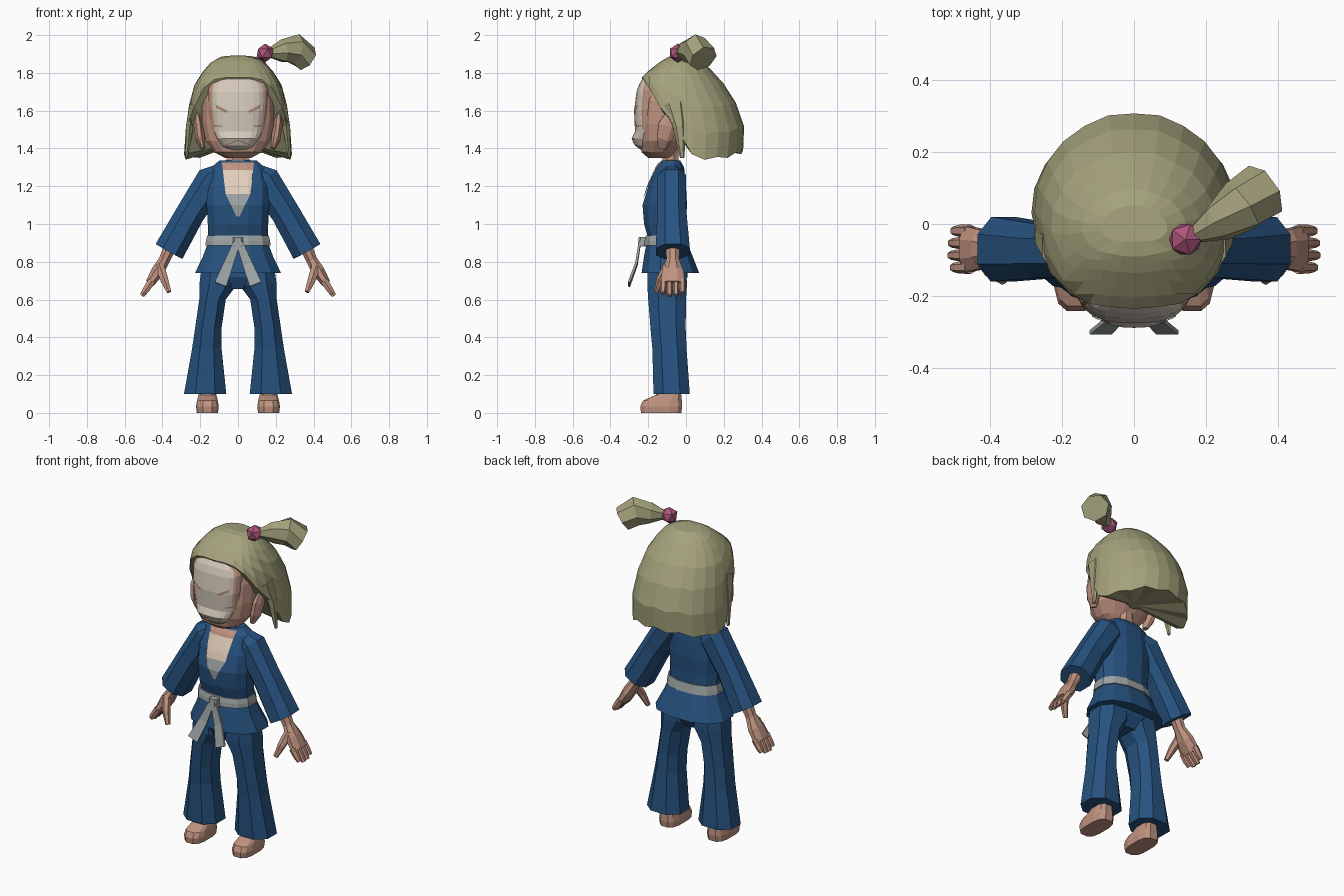
import bpy, bmesh, math
from mathutils import Vector
from mathutils.bvhtree import BVHTree

if "Cube" in bpy.data.objects:
    bpy.data.objects.remove(bpy.data.objects["Cube"])


def material(name, rgb):
    m = bpy.data.materials.new(name)
    m.use_nodes = True
    m.diffuse_color = (*rgb, 1)
    m.node_tree.nodes["Principled BSDF"].inputs["Base Color"].default_value = (*rgb, 1)
    return m


BLUE = material("blue cloth", (0.02, 0.085, 0.215))
HAIR = material("olive hair", (0.37, 0.36, 0.2))
SKIN = material("skin", (0.52, 0.29, 0.215))
DARK = material("skin crease", (0.42, 0.235, 0.175))
PALE = material("pale face", (0.66, 0.58, 0.49))
CREAM = material("cream chest", (0.76, 0.62, 0.5))
GREY = material("grey belt", (0.33, 0.36, 0.36))
PINK = material("pink tie", (0.42, 0.09, 0.2))


def finish(name, bm, mat):
    bmesh.ops.recalc_face_normals(bm, faces=bm.faces)
    me = bpy.data.meshes.new(name)
    bm.to_mesh(me)
    bm.free()
    me.materials.append(mat)
    ob = bpy.data.objects.new(name, me)
    bpy.context.collection.objects.link(ob)
    return ob


def loft(name, rings, mat):
    """Skin a list of point rings and cap both ends."""
    bm = bmesh.new()
    vs = [[bm.verts.new(p) for p in r] for r in rings]
    n = len(vs[0])
    for a, b in zip(vs, vs[1:]):
        for i in range(n):
            bm.faces.new((a[i], a[(i + 1) % n], b[(i + 1) % n], b[i]))
    bm.faces.new(vs[0])
    bm.faces.new(vs[-1])
    return finish(name, bm, mat)


def power(v, e):
    return math.copysign(abs(v) ** (2 / e), v)


def oval(n, e):
    """Superellipse points that reach one unit in both directions."""
    angles = [(i + 0.5) * 2 * math.pi / n for i in range(n)]
    us = [power(math.cos(t), e) for t in angles]
    vs = [power(math.sin(t), e) for t in angles]
    return [(u / max(us), v / max(vs)) for u, v in zip(us, vs)]


def stack(name, rows, mat, n=12, e=2.4, cx=0.0, side=1):
    """Level rings: height, half width, front y, back y, optional x shift."""
    rings = []
    for z, rx, yf, yb, *dx in rows:
        x0 = side * (cx + sum(dx))
        rings.append([(x0 + rx * u, (yf + yb) / 2 + (yb - yf) / 2 * v, z) for u, v in oval(n, e)])
    return loft(name, rings, mat)


def tube(name, pts, mat, side=1, n=8, e=2.0):
    """Rings across a path: x, y, z, thickness, width along y."""
    P = [Vector((side * p[0], p[1], p[2])) for p in pts]
    rings = []
    for i, p in enumerate(P):
        t = (P[min(i + 1, len(P) - 1)] - P[max(i - 1, 0)]).normalized()
        b = Vector((0, 1, 0))
        b = (b - t * b.dot(t)).normalized()
        a = b.cross(t)
        rings.append([p + a * u * pts[i][3] + b * v * pts[i][4] for u, v in oval(n, e)])
    return loft(name, rings, mat)


def decal(name, target, quad, mat, off=0.007, k=8):
    """Thin patch laid on the front of a part; corners are (x, z)."""
    me = target.data
    tree = BVHTree.FromPolygons([v.co for v in me.vertices], [p.vertices[:] for p in me.polygons])
    tl, tr, br, bl = [Vector(q) for q in quad]
    bm = bmesh.new()
    grid = []
    for i in range(k + 1):
        l, r = tl.lerp(bl, i / k), tr.lerp(br, i / k)
        row = []
        for j in range(k + 1):
            q = l.lerp(r, j / k)
            hit = tree.ray_cast(Vector((q.x, -1, q.y)), Vector((0, 1, 0)))[0]
            row.append(bm.verts.new((q.x, (hit.y if hit else -0.2) - off, q.y)))
        grid.append(row)
    for a, b in zip(grid, grid[1:]):
        for j in range(k):
            bm.faces.new((a[j], b[j], b[j + 1], a[j + 1]))
    return finish(name, bm, mat)


# Head, face and neck
stack("head", [(1.35, .07, -.2, -.08), (1.38, .125, -.235, -.06), (1.44, .17, -.245, -.02),
               (1.53, .19, -.25, .03), (1.65, .19, -.245, .05), (1.74, .165, -.22, .05),
               (1.8, .1, -.17, .04)], SKIN, 16)
FACE = [(1.39, .055, -.235, -.13), (1.415, .09, -.27, -.12), (1.452, .112, -.288, -.12),
        (1.49, .13, -.27, -.12), (1.6, .143, -.275, -.12), (1.7, .146, -.262, -.12),
        (1.74, .135, -.248, -.12), (1.768, .11, -.23, -.12)]
face = stack("face", FACE, PALE, 20, 2.7)
stack("face_border", [(z + .008, rx + .012, yf + .014, yb) for z, rx, yf, yb in FACE[3:]], SKIN, 20, 2.7)
stack("neck", [(1.26, .07, -.13, -.04), (1.34, .065, -.125, -.04), (1.36, .043, -.13, -.04),
               (1.42, .043, -.13, -.04)], SKIN, 8)
for s, side in ((1, "left"), (-1, "right")):
    decal(side + "_eye", face, [(s * .055, 1.6), (s * .118, 1.632), (s * .115, 1.612), (s * .06, 1.588)], DARK, .004)
    decal(side + "_cheek", face, [(s * .085, 1.52), (s * .13, 1.525), (s * .13, 1.517), (s * .085, 1.513)], DARK, .004)
    decal(side + "_mouth", face, [(0, 1.447), (s * .065, 1.42), (s * .065, 1.415), (0, 1.441)], DARK, .004)
    tube(side + "_ear", [(.185, -.125, 1.4, .012, .02), (.2, -.115, 1.45, .025, .04),
                         (.21, -.095, 1.52, .025, .052), (.215, -.075, 1.575, .012, .035)], SKIN, s)

# Hair: a shell whose lower edge follows a hairline, closed underneath
PROFILE = [(1.896, .01, -.03, .01), (1.886, .09, -.09, .05), (1.86, .14, -.135, .09),
           (1.8, .192, -.212, .148), (1.76, .22, -.25, .185), (1.7, .247, -.25, .235),
           (1.6, .264, -.25, .285), (1.5, .277, -.24, .312), (1.3, .29, -.24, .295)]
EDGE = [1.775, 1.775, 1.765, 1.72, 1.62, 1.53, 1.37, 1.34, 1.355, 1.35, 1.38, 1.37, 1.39]


def shell(z):
    for a, b in zip(PROFILE, PROFILE[1:]):
        if z >= b[0]:
            t = (a[0] - z) / (a[0] - b[0])
            return [p + (q - p) * t for p, q in zip(a, b)][1:]


rings = []
for t in (.02, .08, .17, .3, .5, .75, 1):
    ring = []
    for i in range(24):
        a = i * math.pi / 12
        z = 1.895 - (1.895 - EDGE[min(i, 24 - i)]) * t
        rx, yf, yb = shell(z)
        e = 2.5 if math.cos(a) > 0 else 2
        ring.append((rx * power(math.sin(a), e), (yf + yb) / 2 - (yb - yf) / 2 * power(math.cos(a), e), z))
    rings.append(ring)
rings.append([(p[0] * .1, p[1] * .1, 1.42) for p in rings[-1]])
loft("hair", rings, HAIR)
for s, side in ((1, "left"), (-1, "right")):
    tube(side + "_side_lock", [(.235, -.06, 1.64, .02, .06), (.255, -.035, 1.52, .02, .035),
                               (.272, -.02, 1.35, .006, .012)], HAIR, s, 6)
tube("ponytail", [(.16, -.035, 1.905, .02, .02), (.235, .005, 1.915, .056, .055),
                  (.3, .05, 1.925, .075, .075), (.36, .092, 1.877, .066, .08)], HAIR, 1, 7)
bm = bmesh.new()
bmesh.ops.create_icosphere(bm, subdivisions=1, radius=.05)
bmesh.ops.translate(bm, verts=bm.verts, vec=(.143, -.043, 1.905))
finish("hair_tie", bm, PINK)

# Jacket, chest opening, belt
jacket = stack("jacket", [(1.335, .1, -.13, -.03), (1.3, .142, -.155, -.01), (1.2, .168, -.2, 0),
                          (1.1, .166, -.23, .005), (1, .16, -.222, 0), (.94, .158, -.205, 0),
                          (.89, .163, -.21, .01), (.83, .185, -.222, .035), (.74, .228, -.235, .07)], BLUE)
decal("collar_skin", jacket, [(-.085, 1.325), (.085, 1.325), (.08, 1.285), (-.08, 1.285)], SKIN)
decal("chest", jacket, [(-.08, 1.285), (.08, 1.285), (.066, 1.16), (-.066, 1.16)], CREAM)
decal("chest_lower", jacket, [(-.066, 1.16), (.066, 1.16), (.008, 1.04), (-.008, 1.04)], GREY)
stack("belt", [(.938, .163, -.213, .006), (.91, .17, -.22, .012), (.885, .172, -.222, .018)], GREY)
stack("belt_knot", [(.93, .025, -.25, -.2), (.88, .03, -.255, -.2)], GREY, 8, 4)

for s, side in ((1, "left"), (-1, "right")):
    tube(side + "_belt_tail", [(.008, -.245, .9, .018, .006), (.05, -.262, .79, .026, .006),
                               (.093, -.302, .68, .033, .006)], GREY, s, 4, 4)
    # Sleeves
    tube(side + "_sleeve", [(.09, -.075, 1.28, .045, .047), (.135, -.075, 1.235, .085, .075),
                            (.25, -.075, 1.06, .076, .076), (.365, -.07, .855, .081, .09)], BLUE, s, 8, 2.3)
    # Forearms and hands
    tube(side + "_hand", [(.35, -.07, .9, .035, .04), (.39, -.07, .81, .029, .033),
                          (.425, -.07, .75, .034, .056), (.467, -.07, .685, .024, .064)], SKIN, s)
    for i in range(4):
        y = -.121 + i * .034
        drop = .012 * abs(i - 1.4)
        tube(f"{side}_finger_{i + 1}", [(.455, y, .7, .02, .018), (.485, y, .655, .018, .017),
                                        (.511 - drop * .5, y, .615 + drop, .012, .013)], SKIN, s, 6)
    tube(side + "_thumb", [(.415, -.095, .78, .024, .026), (.392, -.135, .71, .021, .021),
                           (.365, -.157, .64, .012, .013)], SKIN, s, 6)
    # Trousers and feet
    stack(side + "_trouser_leg", [(.8, .09, -.2, 0, -.07), (.68, .1, -.205, .005, -.062), (.6, .07, -.2, 0, -.032),
                                  (.45, .07, -.188, -.002, -.01), (.34, .078, -.178, .003, -.002),
                                  (.1, .112, -.172, .02, .007)], BLUE, 8, 2.3, .167, s)
    stack(side + "_foot", [(0, .056, -.238, -.025), (.035, .06, -.242, -.02), (.065, .055, -.228, -.022),
                           (.095, .047, -.16, -.025), (.16, .04, -.125, -.035)], SKIN, 12, 3, .162, s)
stack("trouser_hips", [(.84, .165, -.2, .005), (.72, .18, -.205, .008), (.655, .06, -.17, -.03)], BLUE)
